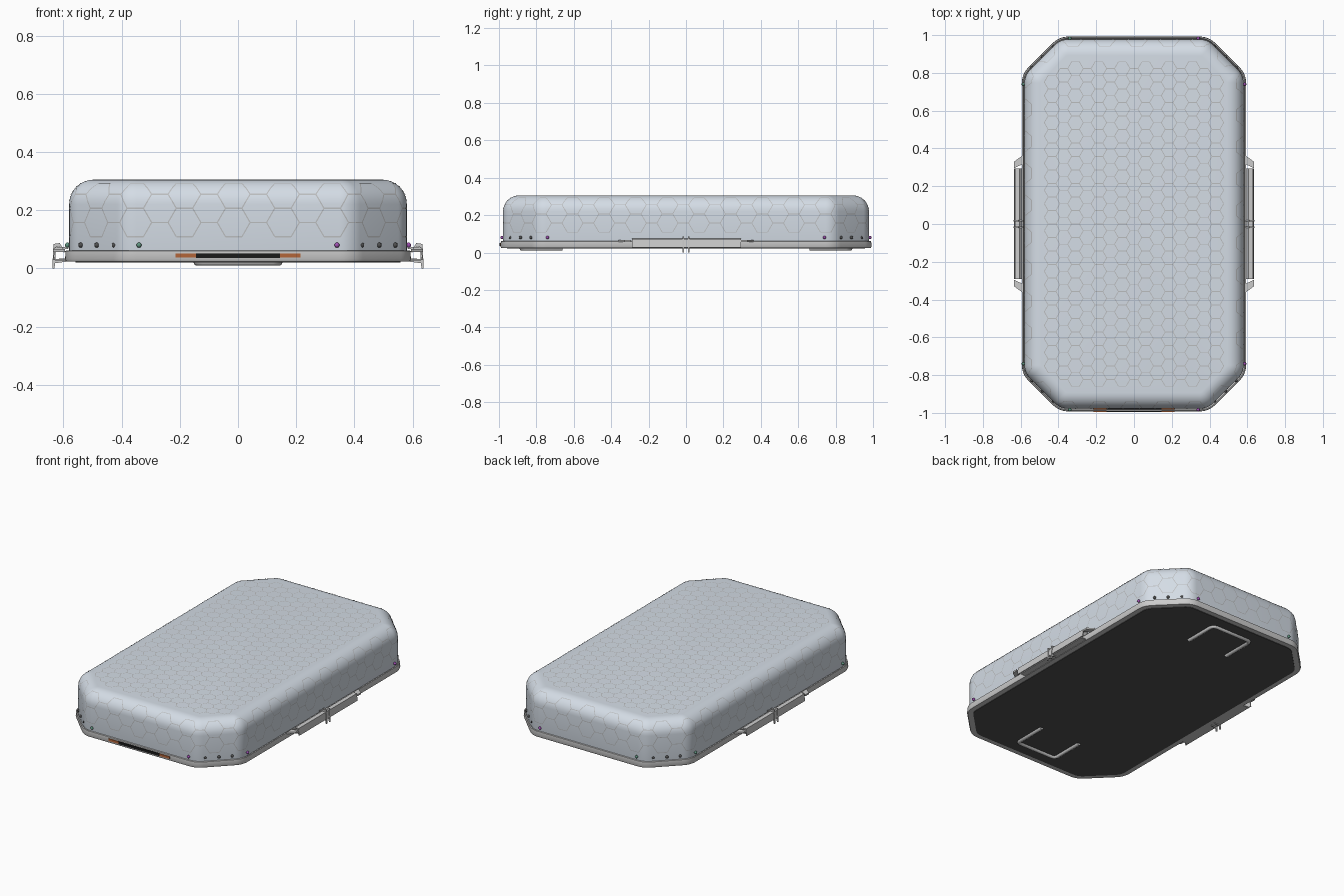
import bpy, bmesh, math
from mathutils import Vector

if "Cube" in bpy.data.objects:
    bpy.data.objects.remove(bpy.data.objects["Cube"])

HX, HY, CH, R = 0.58, 0.978, 0.19, 0.10   # wall half sizes, corner cut, corner radius
TOP, RND, BASE = 0.305, 0.085, 0.032      # lid top, edge rounding, wall bottom


def material(name, rgb):
    m = bpy.data.materials.new(name)
    m.diffuse_color = (*rgb, 1)
    m.use_nodes = True
    m.node_tree.nodes["Principled BSDF"].inputs["Base Color"].default_value = m.diffuse_color
    return m


pale = material("pale_blue_grey", (0.66, 0.72, 0.79))
line = material("seam_grey", (0.50, 0.51, 0.52))
dark = material("dark_grey", (0.08, 0.08, 0.08))
black = material("black", (0.01, 0.01, 0.01))
orange = material("orange", (0.45, 0.13, 0.04))
purple = material("purple", (0.35, 0.08, 0.45))
green = material("green", (0.12, 0.3, 0.22))


def make(name, verts, faces, mat=None, smooth=None, recalc=True):
    me = bpy.data.meshes.new(name)
    me.from_pydata([tuple(v) for v in verts], [], faces)
    if recalc:
        bm = bmesh.new()
        bm.from_mesh(me)
        bmesh.ops.recalc_face_normals(bm, faces=bm.faces)
        bm.to_mesh(me)
        bm.free()
    ob = bpy.data.objects.new(name, me)
    bpy.context.collection.objects.link(ob)
    if mat:
        me.materials.append(mat)
    if smooth:
        bpy.ops.object.select_all(action='DESELECT')
        ob.select_set(True)
        bpy.context.view_layer.objects.active = ob
        bpy.ops.object.shade_smooth_by_angle(angle=math.radians(smooth))
    return ob


def base_loop(n=6):
    """Points and outward normals of the rounded octagon, counter-clockwise."""
    t = R * math.tan(math.pi / 8)
    quad = []
    for cx, cy, a0 in ((HX - R, HY - CH - t, 0), (HX - CH - t, HY - R, 45)):
        for i in range(n + 1):
            a = math.radians(a0 + 45 * i / n)
            nrm = Vector((math.cos(a), math.sin(a)))
            quad.append((Vector((cx, cy)) + nrm * R, nrm))
    out = []
    for sx, sy in ((1, 1), (-1, 1), (-1, -1), (1, -1)):
        q = [(Vector((p.x * sx, p.y * sy)), Vector((m.x * sx, m.y * sy))) for p, m in quad]
        out += q if sx * sy > 0 else q[::-1]
    return out


LOOP = base_loop()


def loft(name, rings, mat=None, cap=True, closed=False, smooth=35):
    """Stack offset copies of the outline; each ring is (inset, z)."""
    n, verts, faces = len(LOOP), [], []
    for d, z in rings:
        verts += [(*(p - m * d), z) for p, m in LOOP]
    k = len(rings)
    for r in range(k if closed else k - 1):
        a, b = r * n, (r + 1) % k * n
        faces += [(a + i, a + (i + 1) % n, b + (i + 1) % n, b + i) for i in range(n)]
    if cap:
        faces += [tuple(range(n))[::-1], tuple(range((k - 1) * n, k * n))]
    return make(name, verts, faces, mat, smooth)


def prism(name, pts, a, b, axis, mat=None):
    """Extrude a profile: axis 'y' takes (x, z) points, axis 'z' takes (x, y) points."""
    n = len(pts)
    put = (lambda p, h: (p[0], h, p[1])) if axis == 'y' else (lambda p, h: (p[0], p[1], h))
    verts = [put(p, a) for p in pts] + [put(p, b) for p in pts]
    faces = [(i, (i + 1) % n, n + (i + 1) % n, n + i) for i in range(n)]
    return make(name, verts, faces + [tuple(range(n)), tuple(range(n, 2 * n))], mat)


def box(name, x0, x1, y0, y1, z0, z1, mat=None):
    return prism(name, [(x0, y0), (x1, y0), (x1, y1), (x0, y1)], z0, z1, 'z', mat)


# Padded lid with rounded top edge
arc = [math.radians(90 * i / 8) for i in range(9)]
loft("lid_shell", [(0.004, BASE), (0, 0.06)] +
     [(RND * (1 - math.cos(a)), TOP - RND + RND * math.sin(a)) for a in arc], pale)

# Rim round the bottom and dark floor plate
loft("rim", [(0.002, 0.034), (-0.006, 0.062), (-0.012, 0.060), (-0.014, 0.032),
             (-0.010, 0.024), (0.03, 0.024), (0.03, 0.034)], None, cap=False, closed=True)
loft("floor_plate", [(0.022, 0.021), (0.02, 0.036)], dark)


# Honeycomb seams: thin ribbons mapped onto the top and the wall
def hex_edges(s, nu, nv):
    for i in range(nu):
        for j in range(nv):
            c = Vector((1.5 * s * i, math.sqrt(3) * s * (j + (i % 2) / 2)))
            k = [c + s * Vector((math.cos(q * math.pi / 3), math.sin(q * math.pi / 3)))
                 for q in range(4)]
            yield from zip(k, k[1:])


def ribbons(name, edges, to3d, w=0.002):
    verts, faces = [], []
    for a, b in edges:
        side = (b - a).normalized().orthogonal() * w
        n = len(verts)
        for t in (0, 0.5, 1):
            p = a.lerp(b, t)
            verts += [to3d(p + side), to3d(p - side)]
        faces += [(n, n + 2, n + 3, n + 1), (n + 2, n + 4, n + 5, n + 3)]
    return make(name, verts, faces, line, recalc=False)


def on_top(p):
    x, y = abs(p.x), abs(p.y)
    return x < HX - RND and y < HY - RND and x + y < HX + HY - CH - RND * 1.42


s = 0.0413
mid = Vector((1.5 * s * 10, math.sqrt(3) * s * 14))
top_edges = [(a - mid, b - mid) for a, b in hex_edges(s, 21, 29)]
ribbons("top_honeycomb", [e for e in top_edges if on_top(e[0]) and on_top(e[1])],
        lambda p: (p.x, p.y, TOP + 0.0012))

N = len(LOOP)
lens = [(LOOP[(i + 1) % N][0] - LOOP[i][0]).length for i in range(N)]
total = sum(lens)


def on_wall(p):
    u, i = p.x % total, 0
    while i < N - 1 and u > lens[i]:
        u -= lens[i]
        i += 1
    (p0, n0), (p1, n1) = LOOP[i], LOOP[(i + 1) % N]
    t = u / lens[i]
    a = max(0, (p.y + 0.06 - (TOP - RND)) / RND)
    d = RND * (1 - math.cos(a)) - 0.0012
    z = min(p.y + 0.06, TOP - RND) + (RND + 0.0012) * math.sin(a)
    return (*(p0.lerp(p1, t) - n0.lerp(n1, t) * d), z)


cols = 2 * round(total / (3 * 0.057))
side_edges = [e for e in hex_edges(total / cols / 1.5, cols, 5)
              if all(0.01 < p.y < 0.285 for p in e)]
ribbons("wall_honeycomb", side_edges, on_wall)

# Light strip across the front with coloured ends
box("light_strip", -0.145, 0.145, -0.996, -0.97, 0.036, 0.052, black)
for sx in (-1, 1):
    box("light_strip_end", sx * 0.145, sx * 0.215, -0.995, -0.97, 0.037, 0.051, orange)

# Small stud lights round the cut corners
for sx in (-1, 1):
    for sy in (-1, 1):
        for i, (x, y) in enumerate([(0.34, 0.983), (0.425, 0.937), (0.485, 0.884),
                                    (0.54, 0.829), (0.586, 0.74)]):
            m = dark if 0 < i < 4 else (purple if sx > 0 else green)
            bpy.ops.mesh.primitive_uv_sphere_add(segments=10, ring_count=6, radius=0.009,
                                                 location=(sx * x, sy * y, 0.08))
            stud = bpy.context.object
            stud.name = "corner_stud"
            stud.data.materials.append(m)
            bpy.ops.object.shade_smooth()

# Side latches: hooked plate, flared end tabs and two centre ribs
plate = [(0.592, 0.058), (0.606, 0.074), (0.630, 0.072), (0.635, 0.028),
         (0.629, 0.028), (0.625, 0.064), (0.610, 0.067), (0.598, 0.054)]
rib = [(0.582, 0.066), (0.588, 0.074), (0.605, 0.074), (0.612, 0.087), (0.634, 0.084), (0.638, 0.0),
       (0.631, 0.0), (0.628, 0.018), (0.582, 0.024), (0.582, 0.036),
       (0.627, 0.032), (0.627, 0.072), (0.614, 0.076), (0.608, 0.066)]
for sx in (-1, 1):
    flip = lambda pts: [(sx * x, v) for x, v in pts]
    prism("latch_plate", flip(plate), -0.29, 0.295, 'y')
    box("latch_shelf", sx * 0.588, sx * 0.627, -0.27, 0.275, 0.026, 0.032)
    for sy in (-1, 1):
        prism("latch_rib", flip(rib), sy * 0.012, sy * 0.020, 'y')
        tab = [(0.594, 0.36), (0.635, 0.33), (0.635, 0.295), (0.594, 0.315)]
        prism("latch_tab", [(sx * x, sy * y) for x, y in tab], 0.056, 0.066, 'z')

# Bent tube brackets under the floor
for sy in (-1, 1):
    cu = bpy.data.curves.new("floor_bracket", 'CURVE')
    cu.dimensions = '3D'
    cu.bevel_depth, cu.bevel_resolution, cu.use_fill_caps = 0.013, 3, True
    sp = cu.splines.new('POLY')
    path = [(-0.14, 0.66), (-0.14, 0.855), (-0.133, 0.87), (-0.118, 0.877),
            (0.118, 0.877), (0.133, 0.87), (0.14, 0.855), (0.14, 0.66)]
    sp.points.add(len(path) - 1)
    for pt, (x, y) in zip(sp.points, path):
        pt.co = (x, sy * y, 0.022, 1)
    bpy.context.collection.objects.link(bpy.data.objects.new("floor_bracket", cu))
